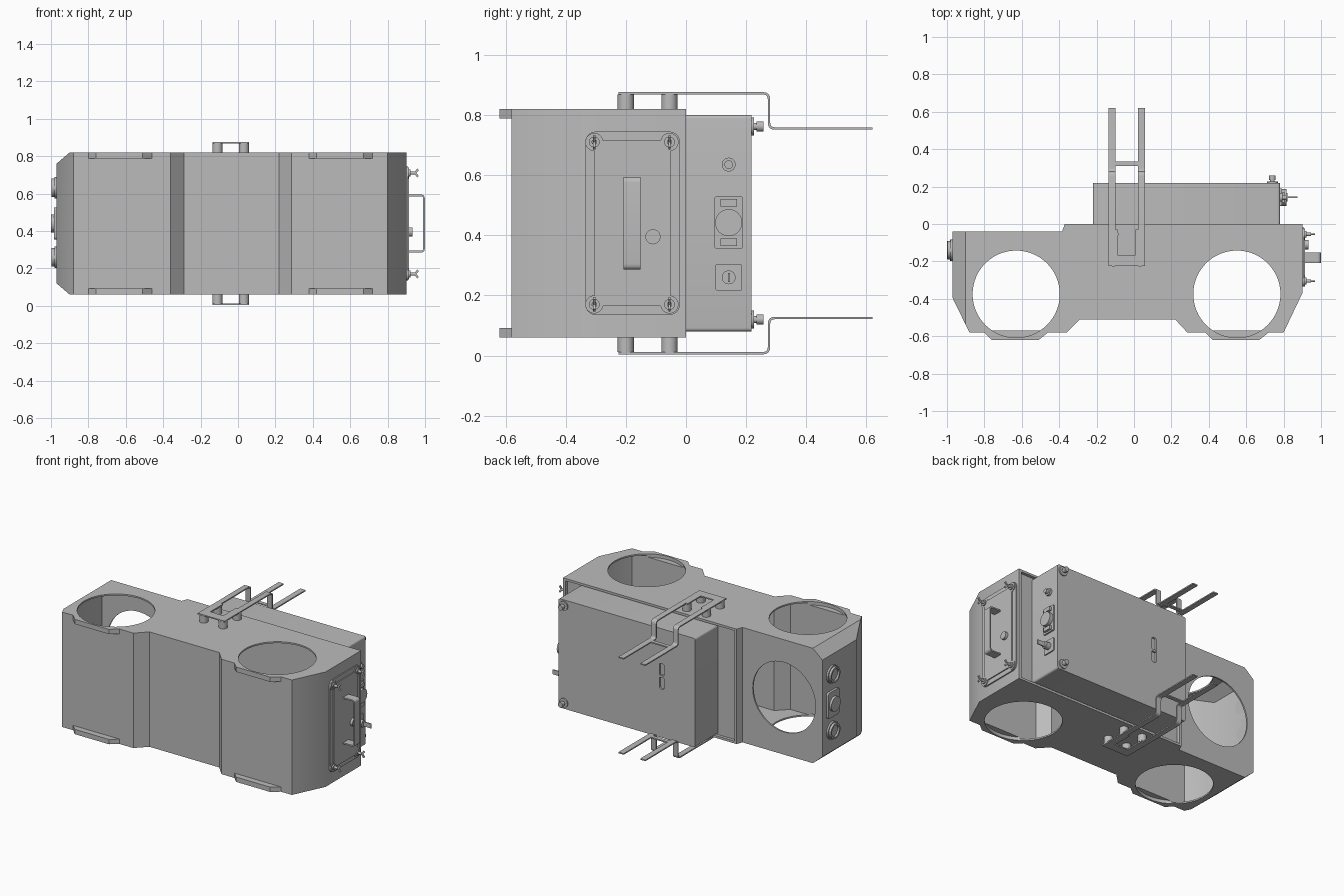
import bpy, bmesh
from math import cos, sin, pi
from mathutils import Vector, Matrix

if "Cube" in bpy.data.objects:
    bpy.data.objects.remove(bpy.data.objects["Cube"])

GREY = (0.5, 0.5, 0.5, 1)
mat = bpy.data.materials.new("plain grey")
mat.use_nodes = True
mat.diffuse_color = GREY
mat.node_tree.nodes["Principled BSDF"].inputs["Base Color"].default_value = GREY
parts = []
AXES = {"x": lambda u, v, w: (w, u, v),
        "y": lambda u, v, w: (u, w, v),
        "z": lambda u, v, w: (u, v, w)}


def add(name, bm):
    bmesh.ops.recalc_face_normals(bm, faces=bm.faces[:])
    me = bpy.data.meshes.new(name)
    bm.to_mesh(me)
    bm.free()
    me.materials.append(mat)
    ob = bpy.data.objects.new(name, me)
    bpy.context.collection.objects.link(ob)
    parts.append(ob)
    return ob


def prism_mesh(axis, pts, a, b):
    """Closed 2D outline extruded along an axis from a to b."""
    bm = bmesh.new()
    face = bm.faces.new([bm.verts.new(AXES[axis](u, v, a)) for u, v in pts])
    new = bmesh.ops.extrude_face_region(bm, geom=[face])["geom"]
    bmesh.ops.translate(bm, vec=AXES[axis](0, 0, b - a),
                        verts=[g for g in new if isinstance(g, bmesh.types.BMVert)])
    return bm


def prism(name, axis, pts, a, b):
    return add(name, prism_mesh(axis, pts, a, b))


def circle(u, v, r, n=32):
    return [(u + r * cos(2 * pi * i / n), v + r * sin(2 * pi * i / n)) for i in range(n)]


def rect(u0, u1, v0, v1):
    return [(u0, v0), (u1, v0), (u1, v1), (u0, v1)]


def rrect(u0, u1, v0, v1, r, n=5):
    out = []
    for k, (u, v) in enumerate([(u1 - r, v1 - r), (u0 + r, v1 - r),
                                (u0 + r, v0 + r), (u1 - r, v0 + r)]):
        for i in range(n + 1):
            t = (k + i / n) * pi / 2
            out.append((u + r * cos(t), v + r * sin(t)))
    return out


def offset(pts, d, closed):
    """Shift a 2D path sideways (to its left) by d with mitred corners."""
    p = [Vector(q) for q in pts]
    out = []
    for i in range(len(p)):
        first, last = not closed and i == 0, not closed and i == len(p) - 1
        e0 = (p[i] - p[i - 1]) if not first else (p[i + 1] - p[i])
        e1 = (p[(i + 1) % len(p)] - p[i]) if not last else e0
        n0 = Vector((-e0.y, e0.x)).normalized()
        n1 = Vector((-e1.y, e1.x)).normalized()
        out.append(tuple(p[i] + (n0 + n1) * d / (1 + n0.dot(n1))))
    return out


def band(path, thick, r):
    """Outline of a bent strip with rounded corners."""
    p = [Vector(q) for q in path]
    mid = [p[0]]
    for i in range(1, len(p) - 1):
        a = p[i] + (p[i - 1] - p[i]).normalized() * r
        b = p[i] + (p[i + 1] - p[i]).normalized() * r
        for k in range(5):
            t = k / 4
            mid.append(a * (1 - t) ** 2 + p[i] * 2 * t * (1 - t) + b * t * t)
    mid.append(p[-1])
    return offset(mid, thick / 2, False) + offset(mid, -thick / 2, False)[::-1]


def cut(ob, *cutters):
    for c in cutters:
        m = ob.modifiers.new("cut", "BOOLEAN")
        m.operation, m.solver, m.object = "DIFFERENCE", "EXACT", c
    bpy.context.view_layer.update()
    dg = bpy.context.evaluated_depsgraph_get()
    me = bpy.data.meshes.new_from_object(ob.evaluated_get(dg))
    ob.modifiers.clear()
    ob.data = me
    for c in cutters:
        parts.remove(c)
        bpy.data.objects.remove(c)


def flip_copy(ob, name):
    """Copy mirrored about the middle height."""
    bm = bmesh.new()
    bm.from_mesh(ob.data)
    bm.transform(Matrix.Translation((0, 0, 0.88)) @ Matrix.Scale(-1, 4, (0, 0, 1)))
    return add(name, bm)


# Hollow main housing with a sloped right end
front = [(-.97, -.395), (-.88, -.58), (-.36, -.58), (-.29, -.51), (.22, -.51),
         (.285, -.58), (.80, -.58), (.90, -.37)]
stepped = front + [(.90, 0), (-.37, 0), (-.385, -.04), (-.97, -.04)]
plain = front + [(.90, -.04), (-.97, -.04)]


def shell(name, outline, inset):
    bm = prism_mesh("z", offset(outline, inset, True), .06 + inset, .82 - inset)
    for s in (1, -1):
        no = Vector((-.06, 0, .07 * s)).normalized()
        co = Vector((-.90, 0, .44 + .38 * s)) - no * inset
        r = bmesh.ops.bisect_plane(bm, geom=bm.verts[:] + bm.edges[:] + bm.faces[:],
                                   plane_co=co, plane_no=no, clear_outer=True)
        bmesh.ops.edgeloop_fill(bm, edges=[e for e in r["geom_cut"]
                                           if isinstance(e, bmesh.types.BMEdge)])
    return add(name, bm)


body = shell("housing", stepped, 0)
cut(body, shell("hollow", plain, .01))
holes = [(-.63, -.375), (.55, -.375)]
cutters = [prism("hole", "z", circle(x, y, .233, 64), z, z + .042)
           for x, y in holes for z in (.04, .798)]
cutters.append(prism("hole", "y", circle(-.69, .44, .23, 64), -.08, .02))
cutters.append(prism("recess", "y", rect(-.355, .88, .075, .805), -.02, .02))
cut(body, *cutters)

# Rim lips jutting out in front of the holes
for side, (x, y) in zip(("right", "left"), holes):
    lip = prism(side + "_upper_lip", "z", [(x - .17, -.58), (x - .13, -.62),
                (x + .12, -.62), (x + .17, -.58)], .788, .82)
    cut(lip, prism("hole", "z", circle(x, y, .233, 64), .798, .84))
    flip_copy(lip, side + "_lower_lip")

# Rear equipment box with a slot
box = prism("rear_box", "y", rrect(-.22, .78, .08, .80, .012), -.025, .218)
cut(box, prism("slot", "y", rrect(.008, .042, .4, .57, .012), .205, .3))
prism("slot_bar", "y", rect(.008, .042, .475, .49), .2, .216)

# Forked brackets on standoffs, above and below
fork = prism("upper_fork", "x", band([(-.225, .872), (.276, .872), (.276, .755),
             (.62, .755)], .008, .02), -.137, .06)
cut(fork, prism("c", "z", rect(-.087, .008, -.165, 0), .7, 1),
    prism("c", "z", rect(-.1, .022, -.03, .31), .7, 1),
    prism("c", "z", rect(-.1, .022, .335, .7), .7, 1))
flip_copy(fork, "lower_fork")
for x in (-.11, .032):
    for y in (-.2, -.055):
        post = prism("upper_standoff", "z", circle(x, y, .027), .815, .868)
        flip_copy(post, "lower_standoff")

# Left end service panel
prism("panel_plate", "x", rrect(-.335, -.02, .135, .745, .035), .895, .908)
prism("panel_cover", "x", rrect(-.305, -.052, .165, .715, .02), .9, .915)
handle = [(.90, .29), (.994, .29), (.994, .59), (.90, .59)]
prism("panel_handle", "y", band(handle, .009, .015), -.208, -.152)
prism("panel_button", "x", circle(-.11, .395, .025), .9, .932)
for y in (-.305, -.055):
    for z in (.17, .71):
        prism("corner_boss", "x", circle(y, z, .03), .9, .913)
        prism("screw_washer", "x", circle(y, z, .018), .9, .922)
        prism("screw_stud", "x", circle(y, z, .009, 16), .9, .945)
        for s in (1, -1):
            ear = [(.93, z), (.945, z + s * .006), (.958, z + s * .024),
                   (.967, z + s * .016), (.95, z - s * .004)]
            prism("screw_wing", "y", ear, y - .004, y + .004)

# Connectors on the left end of the rear box
prism("socket_plate", "x", rrect(.095, .19, .355, .53, .008), .77, .79)
prism("socket", "x", circle(.142, .442, .045), .77, .815)
prism("socket_clip_low", "x", rect(.115, .17, .365, .39), .77, .805)
prism("socket_clip_high", "x", rect(.115, .17, .495, .52), .77, .805)
prism("switch_plate", "x", rrect(.098, .187, .215, .305, .008), .77, .788)
prism("switch", "x", circle(.142, .26, .023), .77, .82)
prism("switch_lever", "x", rect(.139, .146, .245, .275), .77, .875)
prism("knob_base", "x", circle(.142, .635, .023), .77, .795)
prism("knob", "x", circle(.142, .635, .014), .77, .815)

# Latch bolts on the back of the rear box
for z in (.12, .762):
    prism("bolt_base", "y", circle(.74, z, .03), .21, .226)
    prism("bolt_neck", "y", circle(.74, z, .012), .21, .25)
    prism("bolt_head", "y", circle(.74, z, .017, 16), .235, .258)

# Ports on the right end
prism("middle_port_plate", "x", rrect(-.198, -.082, .355, .525, .015), -.985, -.96)
prism("middle_port", "x", circle(-.14, .44, .048), -1, -.96)
for z in (.26, .632):
    prism("port_flange", "x", circle(-.14, z, .058), -.982, -.96)
    rim = prism("port_rim", "x", circle(-.14, z, .05), -.997, -.96)
    cut(rim, prism("bore", "x", circle(-.14, z, .038), -1.1, -.985))

# Smooth round surfaces, keep hard edges
bpy.ops.object.select_all(action="DESELECT")
for ob in parts:
    ob.select_set(True)
bpy.context.view_layer.objects.active = body
bpy.ops.object.shade_smooth_by_angle(angle=pi / 6)
